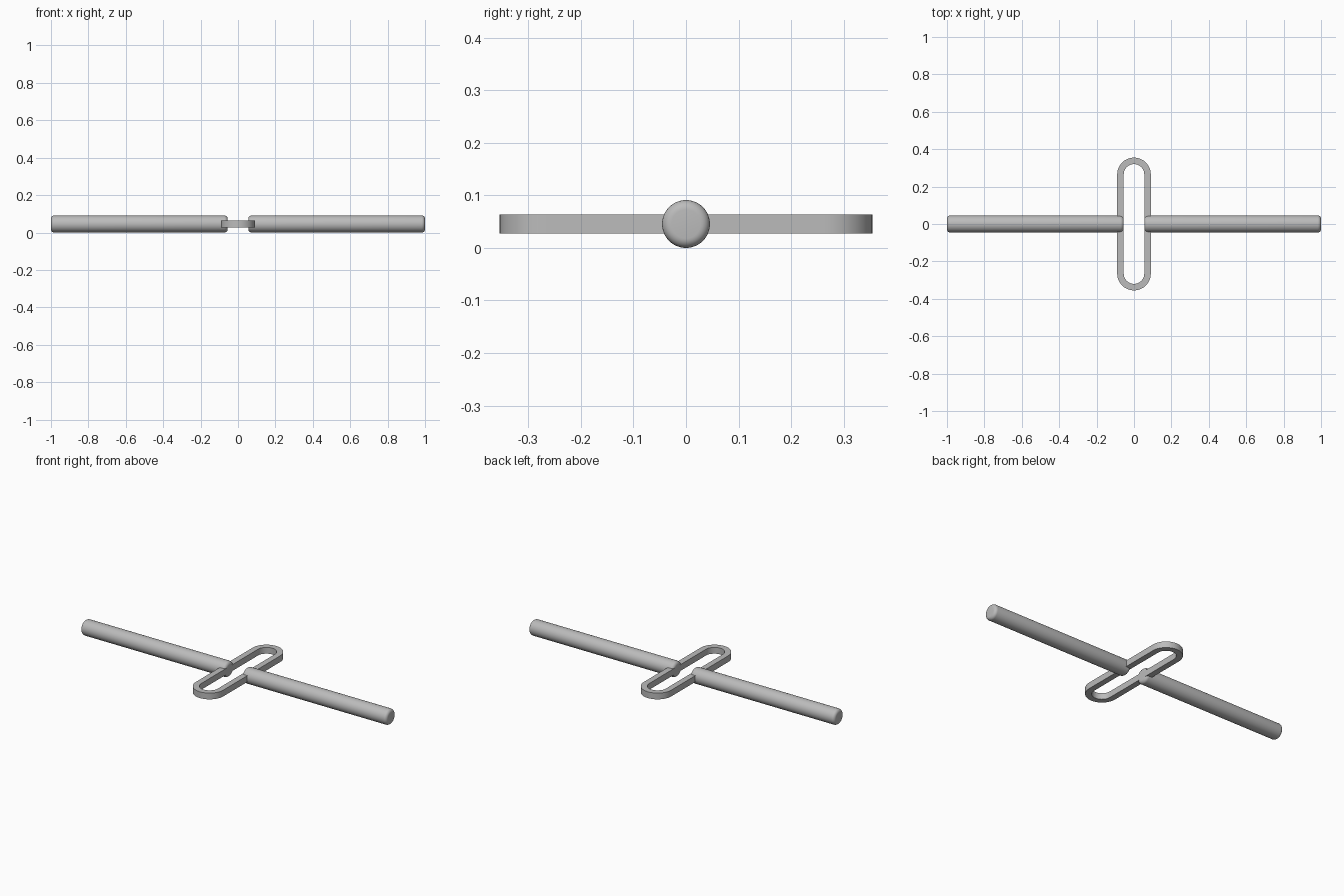
import bpy, bmesh
from math import pi, sin, cos, radians

cube = bpy.data.objects.get("Cube")
if cube:
    bpy.data.objects.remove(cube, do_unlink=True)

grey = bpy.data.materials.new("plain grey")
grey.use_nodes = True
colour = (0.5, 0.5, 0.5, 1)
grey.diffuse_color = colour
grey.node_tree.nodes["Principled BSDF"].inputs["Base Color"].default_value = colour

MID_Z = 0.0455


def make_object(name, bm):
    bmesh.ops.recalc_face_normals(bm, faces=bm.faces)
    mesh = bpy.data.meshes.new(name)
    bm.to_mesh(mesh)
    bm.free()
    mesh.materials.append(grey)
    obj = bpy.data.objects.new(name, mesh)
    bpy.context.collection.objects.link(obj)
    bpy.ops.object.select_all(action="DESELECT")
    obj.select_set(True)
    bpy.context.view_layer.objects.active = obj
    bpy.ops.object.shade_smooth_by_angle(angle=radians(35))
    return obj


def rod(name, side, inner=0.055, outer=1.0, radius=0.0455, fillet=0.018, sides=48, steps=6):
    """Round bar along x with filleted ends, spun from a half profile."""
    arc = [i * pi / 2 / steps for i in range(steps + 1)]
    profile = [(inner, 0)]
    profile += [(inner + fillet * (1 - sin(a)), radius - fillet * (1 - cos(a))) for a in reversed(arc)]
    profile += [(outer - fillet * (1 - sin(a)), radius - fillet * (1 - cos(a))) for a in arc]
    profile += [(outer, 0)]
    # order the inner fillet from the end face outwards
    profile[1:steps + 2] = sorted(profile[1:steps + 2], key=lambda p: p[1])
    bm = bmesh.new()
    verts = [bm.verts.new((side * x, 0, MID_Z + r)) for x, r in profile]
    edges = [bm.edges.new(pair) for pair in zip(verts, verts[1:])]
    bmesh.ops.spin(bm, geom=verts + edges, cent=(0, 0, MID_Z), axis=(1, 0, 0),
                   angle=2 * pi, steps=sides)
    bmesh.ops.remove_doubles(bm, verts=bm.verts, dist=0.0001)
    return make_object(name, bm)


def stadium(radius, straight, steps=20):
    """Outline of two half circles joined by straight sides."""
    points = []
    for end in (0, 1):
        for i in range(steps + 1):
            a = pi * (end + i / steps)
            points.append((radius * cos(a), radius * sin(a) + (straight if end == 0 else -straight)))
    return points


def link(name, outer=0.09, inner=0.055, length=0.355, height=0.037):
    """Flat oblong ring, a rectangular section swept round a stadium."""
    straight = length - outer
    low, high = MID_Z - height / 2, MID_Z + height / 2
    bm = bmesh.new()
    loops = [[bm.verts.new((x, y, z)) for x, y in stadium(r, straight)]
             for r, z in ((outer, low), (outer, high), (inner, high), (inner, low))]
    for a, b in zip(loops, loops[1:] + loops[:1]):
        for i in range(len(a)):
            j = (i + 1) % len(a)
            bm.faces.new((a[i], a[j], b[j], b[i]))
    return make_object(name, bm)


# two bars meeting the long sides of the centre ring
rod("left_rod", 1)
rod("right_rod", -1)
link("centre_ring")
